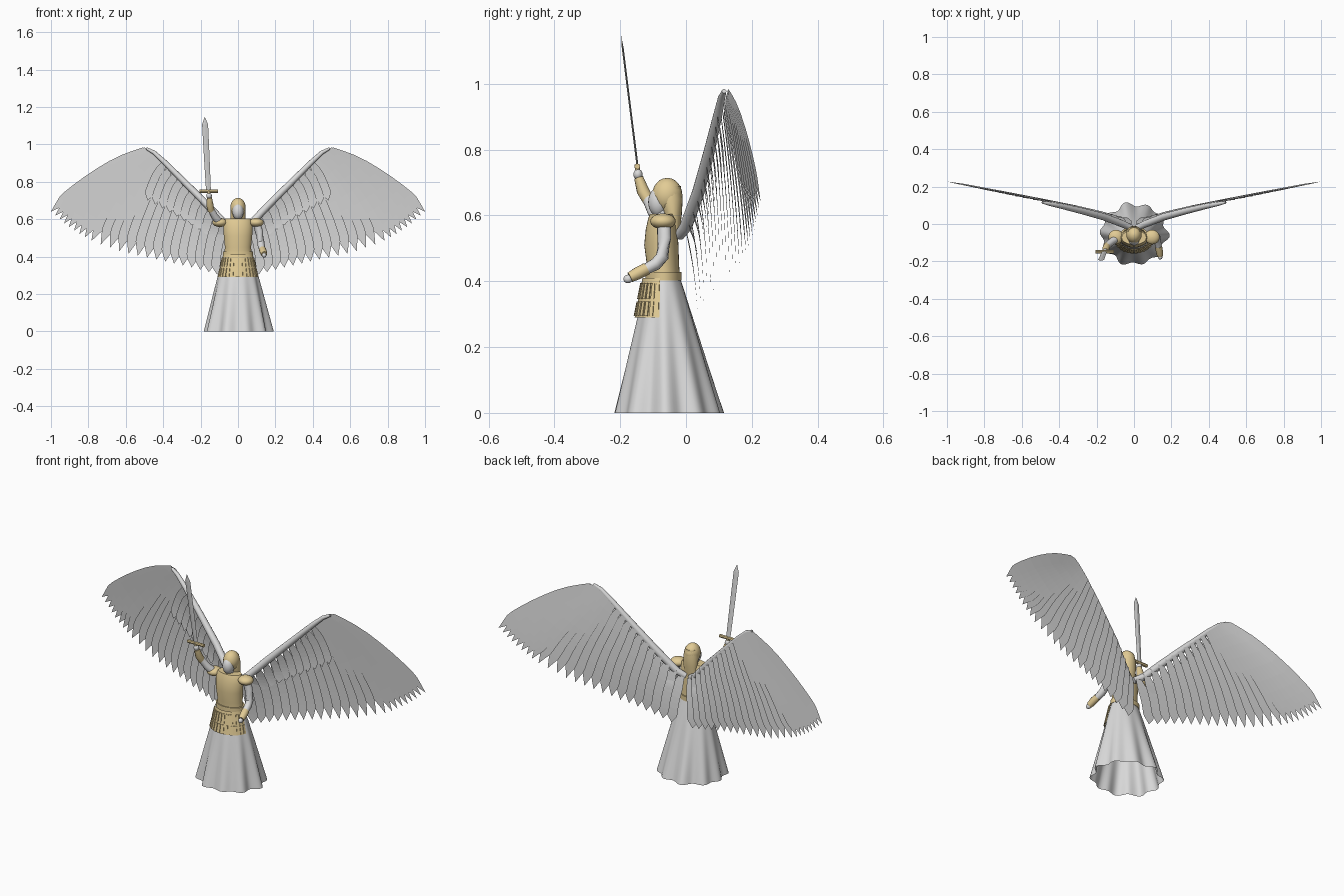
import bpy, math
from mathutils import Vector

if "Cube" in bpy.data.objects:
    bpy.data.objects.remove(bpy.data.objects["Cube"])


def material(name, r, g, b):
    m = bpy.data.materials.new(name)
    m.diffuse_color = (r, g, b, 1)
    m.use_nodes = True
    m.node_tree.nodes["Principled BSDF"].inputs["Base Color"].default_value = m.diffuse_color
    return m


PALE = material("pale grey", .70, .70, .70)
GOLD = material("gold", .76, .60, .30)


def make(name, verts, faces, mat, smooth=True):
    me = bpy.data.meshes.new(name)
    me.from_pydata(verts, [], faces)
    me.materials.append(mat)
    if smooth:
        me.polygons.foreach_set("use_smooth", [True] * len(me.polygons))
        me.set_sharp_from_angle(angle=math.radians(40))
    ob = bpy.data.objects.new(name, me)
    bpy.context.collection.objects.link(ob)
    return ob


def loft(name, rings, mat, caps=True, closed=True, smooth=True):
    """Skin a list of equal-length rings."""
    n = len(rings[0])
    verts = [tuple(p) for r in rings for p in r]
    faces = []
    for i in range(len(rings) - 1):
        for j in range(n if closed else n - 1):
            k = (j + 1) % n
            faces.append((i*n + j, i*n + k, (i+1)*n + k, (i+1)*n + j))
    if caps:
        faces.append(tuple(reversed(range(n))))
        faces.append(tuple(range((len(rings)-1)*n, len(rings)*n)))
    return make(name, verts, faces, mat, smooth)


def oval(cy, z, rx, ry, n=32):
    return [(rx*math.cos(2*math.pi*j/n), cy + ry*math.sin(2*math.pi*j/n), z) for j in range(n)]


def tube(name, pts, radii, mat, n=14):
    pts = [Vector(p) for p in pts]
    rings = []
    for i, (p, r) in enumerate(zip(pts, radii)):
        d = pts[min(i+1, len(pts)-1)] - pts[max(i-1, 0)]
        q = d.to_track_quat('Z', 'Y')
        rings.append([p + q @ Vector((r*math.cos(2*math.pi*j/n), r*math.sin(2*math.pi*j/n), 0))
                      for j in range(n)])
    return loft(name, rings, mat)


def ball(name, loc, size, mat, n=20):
    x, y, z = loc
    rings = []
    for i in range(13):
        a = -math.pi/2 + math.pi*(i*.98 + .12)/12
        c = math.cos(a)
        rings.append([(x + size[0]*c*math.cos(2*math.pi*j/n), y + size[1]*c*math.sin(2*math.pi*j/n),
                       z + size[2]*math.sin(a)) for j in range(n)])
    return loft(name, rings, mat)


def along(pts, u):
    """Point at u (0..1) on an evenly indexed polyline."""
    f = u * (len(pts) - 1)
    i = min(int(f), len(pts) - 2)
    return Vector(pts[i]).lerp(Vector(pts[i+1]), f - i)


# Pleated skirt, open at the hem
rings = []
for i in range(13):
    t = i / 12
    rx, ry = .075 + .101*t**.9, .050 + .110*t**.95
    ring = []
    for j in range(108):
        a = 2*math.pi*j/108
        k = 1 + .065*t*math.cos(10*a + .6) + .025*t*math.cos(7*a)
        ring.append((rx*k*math.cos(a), -.068 + .014*t + ry*k*math.sin(a), .41*(1 - t)))
    rings.append(ring)
loft("skirt", rings, PALE, caps=False)

# Breastplate and belt
loft("breastplate", [oval(-.068, .405, .074, .050), oval(-.070, .45, .070, .049),
                     oval(-.075, .51, .076, .052), oval(-.074, .56, .078, .048),
                     oval(-.072, .59, .074, .043), oval(-.072, .604, .066, .038)], GOLD)
loft("belt", [oval(-.068, z, .080, .055) for z in (.402, .428)], GOLD)


# Armoured apron around the front, with two rows of raised strips
def apron(a, z, out=0.0):
    t = (.41 - z) / .12
    return ((.080 + .027*t + out)*math.sin(a), -.072 - (.060 + .024*t + out)*math.cos(a), z)


ARC = math.radians(84)
loft("apron", [[apron(-ARC + 2*ARC*j/32, z) for j in range(33)] for z in (.41, .35, .29)],
     GOLD, caps=False, closed=False)
verts, faces = [], []
for row, (z1, z0) in enumerate(((.395, .346), (.338, .294))):
    for j in range(14):
        a = ARC * (-.93 + 1.86*j/13)
        b = len(verts)
        for out in (-.001, .004):
            verts += [apron(a + s, z, out) for s, z in ((-.07, z1), (.07, z1), (.07, z0), (-.07, z0))]
        faces.append((b+4, b+7, b+6, b+5))
        for k in range(4):
            m = (k + 1) % 4
            faces.append((b+k, b+4+k, b+4+m, b+m))
make("apron_strips", verts, faces, GOLD, False)

# Head, neck and long hair
tube("neck", [(0, -.072, .585), (0, -.075, .63)], [.022, .02], PALE)
ball("face", (0, -.084, .641), (.030, .031, .044), PALE)
ball("hair_cap", (0, -.057, .662), (.041, .046, .052), GOLD)
loft("hair_back", [oval(-.034, .545, .034, .014, 20), oval(-.040, .60, .039, .027, 20),
                   oval(-.046, .65, .041, .036, 20), oval(-.050, .69, .033, .034, 20)], GOLD)

# Shoulder guards
for s, side in ((-1, "right"), (1, "left")):
    ball(side + "_shoulder_guard", (s*.097, -.070, .582), (.040, .039, .024), GOLD)

# Raised arm
tube("right_upper_arm", [(-.095, -.078, .58), (-.125, -.100, .615), (-.146, -.118, .655)],
     [.021, .019, .017], PALE)
tube("right_bracer", [(-.144, -.114, .645), (-.150, -.131, .675), (-.153, -.144, .715)],
     [.018, .019, .014], GOLD)
ball("right_hand", (-.155, -.146, .725), (.015, .014, .016), PALE)

# Lowered arm
tube("left_upper_arm", [(.100, -.068, .58), (.113, -.066, .53), (.122, -.072, .475),
                        (.126, -.092, .452), (.133, -.135, .430)],
     [.022, .021, .020, .019, .016], PALE)
tube("left_bracer", [(.131, -.120, .438), (.136, -.147, .424), (.139, -.170, .412)],
     [.019, .019, .016], GOLD)
ball("left_hand", (.140, -.176, .407), (.012, .014, .013), PALE)

# Sword
tube("sword_grip", [(-.154, -.143, .695), (-.157, -.149, .755)], [.008, .008], GOLD)
tube("sword_guard", [(-.206, -.148, .749), (-.106, -.148, .749)], [.009, .009], GOLD, 8)
base, tip = Vector((-.158, -.148, .755)), Vector((-.178, -.197, 1.146))
rings = []
for t, w in ((0, .013), (.45, .015), (.90, .016), (1, .0008)):
    c = base.lerp(tip, t)
    rings.append([c + Vector(o) for o in ((w, 0, 0), (0, .003*min(1, w*80), 0),
                                          (-w, 0, 0), (0, -.003*min(1, w*80), 0))])
loft("sword_blade", rings, PALE, smooth=False)

# Wings: x,y,z of feather roots, x,z of feather tips, from body to wingtip
ROOTS = [(.025, -.008, .545), (.16, .046, .675), (.28, .078, .795), (.39, .101, .903),
         (.44, .111, .950), (.47, .116, .966), (.50, .119, .970)]
TIPS = [(.065, .290), (.24, .340), (.42, .38), (.61, .42), (.80, .49), (.91, .56), (1.0, .64)]


def add_feather(verts, faces, s, root, end, half, bulge, dy):
    """Flat curved blade, pointed at its end."""
    y0, y1 = root.y, .02 + .205*end.x
    root = Vector((root.x, root.z))
    d = end - root
    ctrl = (root + end)/2 + Vector((-d.y, d.x))*bulge
    steps = (0, .1, .2, .32, .45, .58, .7, .8, .86, .92, 1)
    b = len(verts)
    for t in steps:
        p = root*(1-t)**2 + ctrl*2*t*(1-t) + end*t*t
        tan = ((ctrl - root)*(1-t) + (end - ctrl)*t).normalized()
        w = half * min(1, .5 + 2*t, .01 + (1 - t)/.16)
        side = Vector((-tan.y, tan.x)) * w
        y = y0 + (y1 - y0)*t + .025*t*(1 - t) + dy*(1 - .8*t)
        for q in (p + side, p - side):
            verts.append((s*q.x, y, q.y))
    for i in range(len(steps) - 1):
        k = b + 2*i
        faces.append((k, k+1, k+3, k+2))


for s, side in ((-1, "right"), (1, "left")):
    verts, faces = [], []
    N = 24
    for i in range(N):
        u = i / (N - 1)
        add_feather(verts, faces, s, along(ROOTS, u), along(TIPS, u), .034 - .003*u, .09, .010)
    make(side + "_flight_feathers", verts, faces, PALE, False)

    # Short covering feathers on the front
    verts, faces = [], []
    for i in range(11):
        u = .05 + .45*i/10
        r = along(ROOTS, u)
        end = Vector((r.x, r.z)).lerp(along(TIPS, u), .42)
        add_feather(verts, faces, s, r, end, .026, .10, -.008)
    make(side + "_covert_feathers", verts, faces, PALE, False)

    # Leading limb of the wing
    tube(side + "_wing_limb", [(s*.015, -.020, .540), (s*.06, 0, .567), (s*.16, .038, .672),
                               (s*.28, .070, .792), (s*.39, .096, .902), (s*.45, .108, .957),
                               (s*.49, .116, .978)],
         [.016, .019, .019, .017, .014, .011, .007], PALE)
